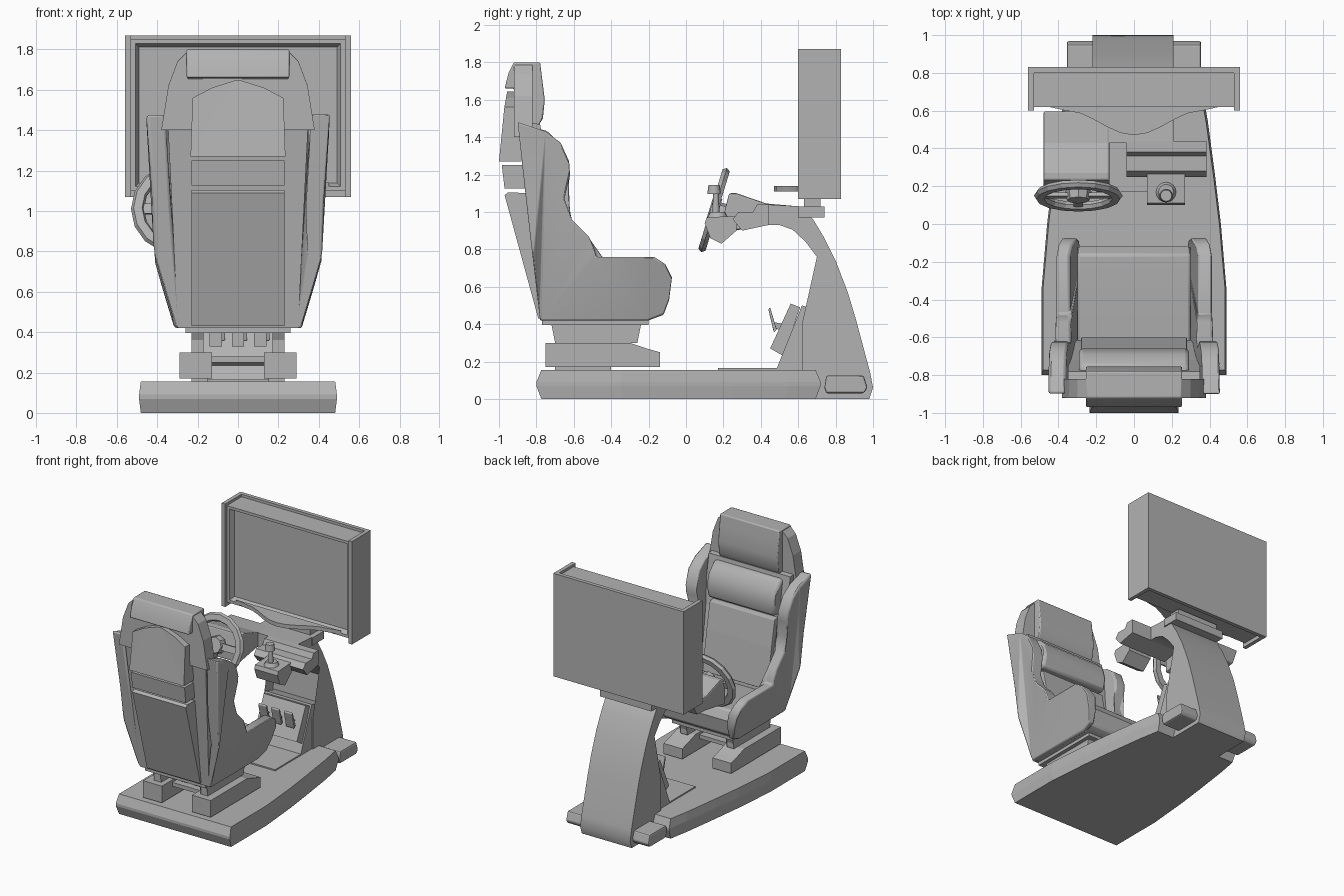
import bpy, bmesh, math
from mathutils import Matrix

cube = bpy.data.objects.get("Cube")
if cube:
    bpy.data.objects.remove(cube)

GREY = (0.45, 0.45, 0.45, 1)
mat = bpy.data.materials.new("plain grey")
mat.use_nodes = True
mat.diffuse_color = GREY
mat.node_tree.nodes["Principled BSDF"].inputs["Base Color"].default_value = GREY


def finish(name, bm, bevel=0, smooth=False):
    bmesh.ops.recalc_face_normals(bm, faces=bm.faces[:])
    me = bpy.data.meshes.new(name)
    bm.to_mesh(me)
    bm.free()
    me.materials.append(mat)
    ob = bpy.data.objects.new(name, me)
    bpy.context.collection.objects.link(ob)
    if bevel:
        m = ob.modifiers.new("bevel", "BEVEL")
        m.width, m.segments, m.limit_method = bevel, 2, "ANGLE"
        m.angle_limit = math.radians(40)
    if smooth:
        bpy.ops.object.select_all(action="DESELECT")
        ob.select_set(True)
        bpy.context.view_layer.objects.active = ob
        bpy.ops.object.shade_smooth_by_angle(angle=math.radians(35))
    return ob


def prism(name, pts, a, b, axis="x", shape=None, bevel=0, smooth=False):
    """Extrude a 2D outline from a to b along an axis; shape() may move points."""
    place = {"x": lambda p, t: (t, p[0], p[1]),
             "y": lambda p, t: (p[0], t, p[1]),
             "z": lambda p, t: (p[0], p[1], t)}[axis]
    bm = bmesh.new()
    ends = []
    for t in (a, b):
        cos = [place(p, t) for p in pts]
        ends.append([bm.verts.new(shape(c) if shape else c) for c in cos])
    n = len(pts)
    for i in range(n):
        j = (i + 1) % n
        bm.faces.new((ends[0][i], ends[0][j], ends[1][j], ends[1][i]))
    caps = [bm.faces.new(e) for e in ends]
    bmesh.ops.triangulate(bm, faces=caps)
    return finish(name, bm, bevel, smooth)


def box(name, x, y, z, bevel=0):
    return prism(name, [(y[0], z[0]), (y[1], z[0]), (y[1], z[1]), (y[0], z[1])], *x, bevel=bevel)


def cylinder(name, r1, r2, depth, matrix, sides=16):
    bm = bmesh.new()
    bmesh.ops.create_cone(bm, cap_ends=True, segments=sides, radius1=r1, radius2=r2,
                          depth=depth, matrix=matrix)
    return finish(name, bm, smooth=True)


def ramp(table, z):
    """Piecewise linear lookup."""
    for (z0, v0), (z1, v1) in zip(table, table[1:]):
        if z <= z1:
            return v0 + (v1 - v0) * max(0, (z - z0) / (z1 - z0))
    return table[-1][1]


def both(points):
    """Close a half outline (x >= 0) by mirroring it."""
    return points + [(-x, y) for x, y in reversed(points)]


# Base platform: tapered plan with a bevelled rim
plan = both([(.49, -.8), (.49, -.35), (.46, 0), (.43, .25), (.39, .55), (.36, .72)])
bm = bmesh.new()
rings = []
for z, s in ((0, .965), (.07, 1), (.09, 1), (.155, .965)):
    rings.append([bm.verts.new((x * (s + 1) / 2, (y + .04) * s - .04, z)) for x, y in plan])
for lo, hi in zip(rings, rings[1:]):
    for i in range(len(plan)):
        j = (i + 1) % len(plan)
        bm.faces.new((lo[i], lo[j], hi[j], hi[i]))
bm.faces.new(rings[0])
bm.faces.new(rings[-1])
finish("base_platform", bm)
box("floor_mat", (-.2, .2), (.17, .5), (.15, .165))

# Feet beside the tower
for side, s in (("left", 1), ("right", -1)):
    prism(side + "_foot", [(.75, .03), (.95, .03), (.97, .06), (.95, .125), (.75, .125), (.74, .06)],
          s * .18, s * .355, bevel=.012)

# Curved tower carrying the screen
prism("tower", [(.62, 0), (.98, 0), (1, .06), (.985, .14), (.95, .27), (.91, .42), (.865, .57),
                (.8, .74), (.74, .86), (.68, .96), (.61, 1.03), (.43, 1.04), (.43, .93), (.5, .93),
                (.57, .905), (.64, .84), (.7, .76), (.76, .67), (.745, .46), (.62, .4)],
      -.22, .21, smooth=True)

# Pedal box
prism("pedal_housing", [(.48, .15), (.75, .15), (.75, .46), (.62, .5)], -.2, .2)
prism("pedal_panel", [(.45, .27), (.56, .51), (.61, .49), (.52, .23)], -.17, .19)
for i, x in enumerate((-.1, .01, .12)):
    prism(f"pedal_{i + 1}", [(.44, .48), (.45, .49), (.485, .37), (.47, .355)], x - .035, x + .035, bevel=.005)
    prism(f"pedal_arm_{i + 1}", [(.47, .41), (.54, .4), (.52, .36), (.47, .38)], x - .012, x + .012)

# Screen cabinet: back plate, side walls, framed recessed display
box("screen_back", (-.56, .56), (.8, .83), (1.07, 1.87))
for side, s in (("left", 1), ("right", -1)):
    box(side + "_screen_wall", (s * .53, s * .56), (.6, .83), (1.07, 1.87))
bm = bmesh.new()
bmesh.ops.create_cube(bm, size=1, matrix=Matrix.Translation((0, .71, 1.475)) @ Matrix.Diagonal((1.06, .18, .75, 1)))
for width, depth in ((.03, 0), (.025, -.04)):
    front = min(bm.faces, key=lambda f: f.calc_center_median().y + f.normal.y)
    bmesh.ops.inset_region(bm, faces=[front], thickness=width, depth=depth)
finish("screen_display", bm)
shelf = [(-.36 + .072 * i, .535 - .065 * math.cos((-.36 + .072 * i) / .36 * math.pi)) for i in range(11)]
prism("screen_shelf", [(-.45, .62)] + shelf + [(.45, .62)], 1.11, 1.14, "z")
box("screen_neck", (-.18, .18), (.63, .72), (1.02, 1.08))
box("screen_mount", (-.22, .22), (.6, .74), (.97, 1.03))

# Dashboard: wheel cowl and shifter console
prism("wheel_cowl", [(.23, 1.1), (.27, 1.1), (.43, 1.045), (.6, 1.03), (.55, .94), (.43, .93), (.2, .89), (.2, .98)],
      -.48, -.13, bevel=.01)
prism("shifter_console", [(.25, .96), (.28, 1.0), (.36, 1.0), (.38, 1.04), (.44, 1.04), (.44, .93), (.3, .9)],
      -.04, .385)
prism("shifter_box", [(.1, .94), (.13, .86), (.19, .83), (.27, .9), (.27, .98), (.11, .97)], .07, .27)
T = Matrix.Translation
cylinder("shifter_collar", .055, .04, .03, T((.17, .17, .985)))
cylinder("shifter_stick", .02, .014, .12, T((.17, .16, 1.05)))
cylinder("shifter_knob", .036, .03, .05, T((.17, .15, 1.12)))

# Steering wheel: faceted rim, hub, spokes and column
M = T((-.295, .15, 1.01)) @ Matrix.Rotation(math.radians(73), 4, "X")
bm = bmesh.new()
N = 16
rim = []
for i in range(N):
    a = 2 * math.pi * i / N
    rim.append([bm.verts.new(M @ (T((r * math.cos(a), r * math.sin(a), h)).translation))
                for r, h in ((.18, -.02), (.222, -.02), (.235, 0), (.222, .02), (.18, .02), (.17, 0))])
for i in range(N):
    p, q = rim[i], rim[(i + 1) % N]
    for k in range(6):
        m = (k + 1) % 6
        bm.faces.new((p[k], p[m], q[m], q[k]))
finish("steering_rim", bm)
cylinder("steering_hub", .07, .06, .05, M, 8)
cylinder("steering_column", .05, .05, .16, M @ T((0, 0, -.09)), 8)
for i, deg in enumerate((0, 180, 270)):
    bm = bmesh.new()
    bmesh.ops.create_cube(bm, size=1, matrix=M @ Matrix.Rotation(math.radians(deg), 4, "Z")
                          @ T((.12, 0, 0)) @ Matrix.Diagonal((.13, .05, .018, 1)))
    finish(f"steering_spoke_{i + 1}", bm)

# Seat rails and mount
for side, s in (("left", 1), ("right", -1)):
    prism(side + "_rail", [(-.75, .17), (-.14, .17), (-.14, .25), (-.21, .27), (-.3, .3), (-.75, .3)],
          s * .13, s * .29)
    box(side + "_rail_foot", (s * .15, s * .23), (-.7, -.4), (.15, .18))
    prism(side + "_mount", [(-.7, .3), (-.26, .3), (-.26, .34), (-.24, .4), (-.72, .4), (-.7, .36)],
          s * .17, s * .23)
box("mount_crossbar", (-.14, .14), (-.62, -.35), (.25, .28))
for i, x in enumerate((-.11, 0, .11)):
    box(f"mount_block_{i + 1}", (x - .03, x + .03), (-.66, -.5), (.33, .4))
box("seat_plate", (-.26, .26), (-.77, -.2), (.395, .425))

# Side bolsters, flaring outwards with height
OUTER = [(.42, .315), (.6, .37), (.76, .415), (1.1, .425), (1.35, .45), (1.48, .455)]
INNER = [(.42, .28), (.62, .29), (.76, .34), (1.0, .33), (1.43, .36)]
BOLSTER = [(-.78, .42), (-.2, .42), (-.12, .45), (-.09, .53), (-.075, .65), (-.11, .72), (-.17, .76),
           (-.48, .76), (-.49, .8), (-.52, .87), (-.61, .96), (-.65, 1.07), (-.62, 1.2), (-.625, 1.27),
           (-.67, 1.37), (-.75, 1.43), (-.9, 1.48), (-.85, 1.02), (-.82, .76)]
for side, s in (("left", 1), ("right", -1)):
    prism(side + "_bolster", BOLSTER, 0, 1, bevel=.022, smooth=True,
          shape=lambda c: (s * ramp(OUTER if c[0] else INNER, c[2]), c[1], c[2]))

# Seat centre: cushion, backrest, lumbar pillow
prism("seat_cushion", [(-.77, .42), (-.2, .42), (-.14, .46), (-.12, .58), (-.16, .65), (-.35, .64), (-.7, .6)],
      -.3, .3, bevel=.015, smooth=True)
prism("backrest", [(-.78, .42), (-.6, .5), (-.63, .7), (-.72, 1.1), (-.78, 1.47), (-.9, 1.48)],
      -.35, .35, shape=lambda c: (c[0] * ramp([(.42, .85), (.8, 1)], c[2]), c[1], c[2]))
prism("backrest_pad", [(-.7, .62), (-.6, .64), (-.65, .95), (-.69, 1.15), (-.8, 1.17)], -.28, .28, bevel=.015)
prism("neck_pillow", [(-.8, 1.18), (-.68, 1.18), (-.66, 1.27), (-.69, 1.38), (-.75, 1.44), (-.85, 1.44)],
      -.29, .29, bevel=.02, smooth=True)

# Headrest with its wings
prism("headrest_shell", both([(.38, 1.4), (.36, 1.52), (.345, 1.62), (.3, 1.74), (.25, 1.79)]),
      -.92, -.82, "y", bevel=.02)
prism("headrest_pad", [(-.97, 1.66), (-.95, 1.74), (-.92, 1.8), (-.78, 1.8), (-.77, 1.72), (-.755, 1.6),
                       (-.765, 1.5), (-.79, 1.46), (-.9, 1.47), (-.92, 1.66)],
      -.255, .255, bevel=.01, smooth=True)

# Rear panels on the seat back
prism("rear_lower_panel", [(-.79, .43), (-.97, 1.09), (-.95, 1.105), (-.84, 1.1), (-.77, .43)], -.23, .23)
prism("rear_band", [(-.97, 1.125), (-.985, 1.25), (-.86, 1.25), (-.84, 1.125)], -.23, .23)
prism("rear_upper_panel", both([(.235, 1.27), (.225, 1.56), (.13, 1.61), (.02, 1.645)]), -1, -.88, "y",
      shape=lambda c: (c[0], c[1] + (.18 * max(0, c[2] - 1.4) if c[1] < -.95 else 0), c[2]))
